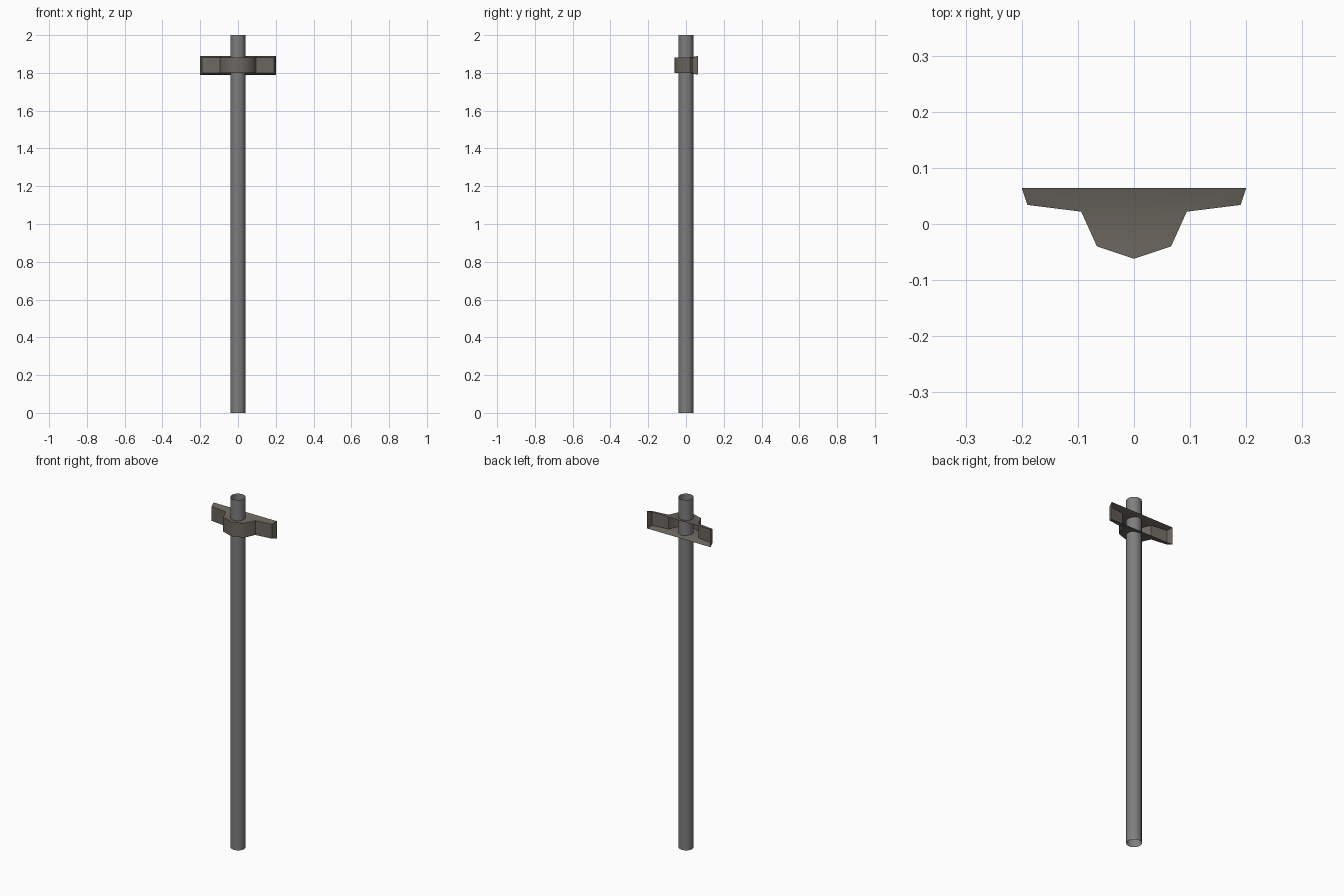
import bpy, bmesh, math

if "Cube" in bpy.data.objects:
    bpy.data.objects.remove(bpy.data.objects["Cube"])

def material(name, rgb):
    m = bpy.data.materials.new(name)
    m.diffuse_color = (*rgb, 1)
    m.use_nodes = True
    m.node_tree.nodes["Principled BSDF"].inputs["Base Color"].default_value = m.diffuse_color
    return m

grey = material("galvanised grey", (0.21, 0.21, 0.21))
brown = material("bracket brown grey", (0.15, 0.135, 0.115))

def finish(bm, name, mat, angle):
    me = bpy.data.meshes.new(name)
    bm.to_mesh(me)
    bm.free()
    ob = bpy.data.objects.new(name, me)
    bpy.context.collection.objects.link(ob)
    me.materials.append(mat)
    bpy.ops.object.select_all(action='DESELECT')
    ob.select_set(True)
    bpy.context.view_layer.objects.active = ob
    bpy.ops.object.shade_smooth_by_angle(angle=math.radians(angle))
    return ob

# Pole: open-ended tube
bm = bmesh.new()
bmesh.ops.create_cone(bm, cap_ends=False, segments=12, radius1=0.04, radius2=0.04, depth=2)
bmesh.ops.translate(bm, verts=bm.verts, vec=(0, 0, 1))
finish(bm, "pole", grey, 40)

# Bracket: thin shell, open at the back, flaring towards its rear rim
half = [(0.19, 0.034), (0.094, 0.022), (0.066, -0.04)]
front = [(-x, y) for x, y in half] + [(0, -0.062)] + half[::-1]
mid_z, wall_h, rim_h = 1.84, 0.041, 0.05
bm = bmesh.new()
rows, rims = [], []
for s in (-1, 1):
    rows.append([bm.verts.new((x, y, mid_z + s * wall_h)) for x, y in front])
    rims.append([bm.verts.new((x, 0.064, mid_z + s * rim_h)) for x in (-0.2, 0.2)])
low, high = rows
# front wall
for i in range(len(front) - 1):
    bm.faces.new((low[i], low[i + 1], high[i + 1], high[i]))
# top and bottom plates with flared lips
for row, rim in zip(rows, rims):
    bm.faces.new(row[1:-1])
    bm.faces.new((row[0], row[1], rim[0]))
    bm.faces.new((row[1], row[-2], rim[1], rim[0]))
    bm.faces.new((row[-2], row[-1], rim[1]))
# end walls
for k, i in ((0, 0), (1, -1)):
    bm.faces.new((low[i], high[i], rims[1][k], rims[0][k]))
bmesh.ops.recalc_face_normals(bm, faces=bm.faces)
# keep the normals outward: the front wall must face -y
bm.normal_update()
if sum(f.normal.y * f.calc_area() for f in bm.faces) > 0:
    bmesh.ops.reverse_faces(bm, faces=bm.faces)
finish(bm, "sign_bracket", brown, 50)
